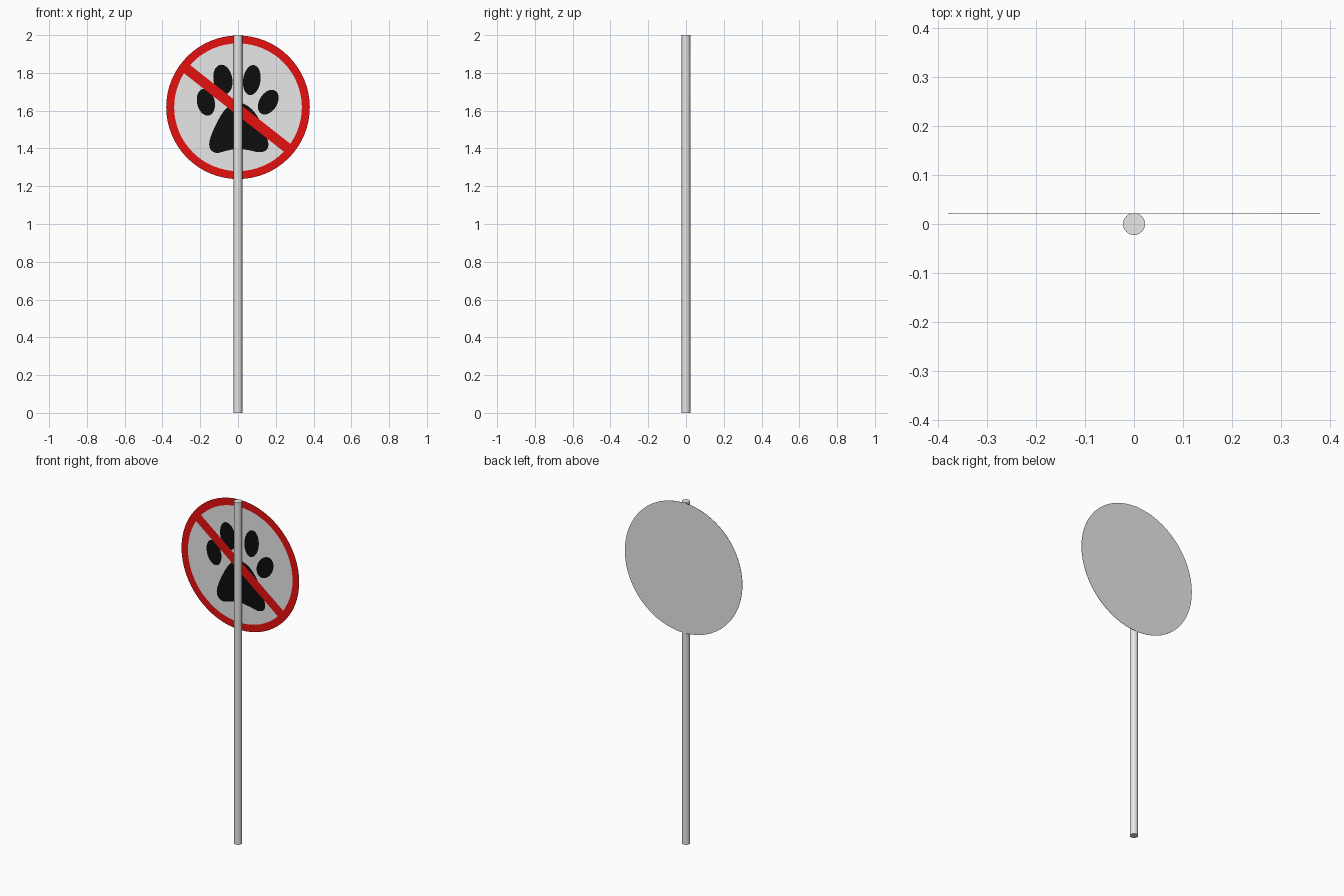
import bpy, bmesh, math
from mathutils import Vector

if "Cube" in bpy.data.objects:
    bpy.data.objects.remove(bpy.data.objects["Cube"])

CZ, R = 1.618, 0.38      # sign centre height and radius
FACE_Y = 0.0218          # front surface of the plate


def material(name, rgb):
    m = bpy.data.materials.new(name)
    m.diffuse_color = (*rgb, 1)
    m.use_nodes = True
    m.node_tree.nodes["Principled BSDF"].inputs["Base Color"].default_value = m.diffuse_color
    return m


GREY = material("light_grey", (0.8, 0.8, 0.8))
RED = material("red", (0.8, 0.005, 0.005))
BLACK = material("black", (0.004, 0.004, 0.004))


def flat(name, loops, y, mat):
    """Front-facing decal: one outline, or a ring between two equal outlines."""
    bm = bmesh.new()
    vs = [[bm.verts.new((x, y, z)) for x, z in loop] for loop in loops]
    if len(vs) == 1:
        bm.faces.new(vs[0])
    else:
        n = len(vs[0])
        for i in range(n):
            j = (i + 1) % n
            bm.faces.new((vs[0][i], vs[0][j], vs[1][j], vs[1][i]))
    bmesh.ops.triangulate(bm, faces=[f for f in bm.faces if len(f.verts) > 4])
    me = bpy.data.meshes.new(name)
    bm.to_mesh(me)
    bm.free()
    me.materials.append(mat)
    ob = bpy.data.objects.new(name, me)
    bpy.context.collection.objects.link(ob)
    return ob


def ellipse(cx, cz, a, b, tilt=0, n=64):
    c, s = math.cos(math.radians(tilt)), math.sin(math.radians(tilt))
    pts = []
    for i in range(n):
        t = 2 * math.pi * i / n
        u, v = a * math.cos(t), b * math.sin(t)
        pts.append((cx + u * c - v * s, cz + u * s + v * c))
    return pts


def smooth_loop(points, steps=6):
    """Closed Catmull-Rom curve through the points."""
    p = [Vector(q) for q in points]
    n, out = len(p), []
    for i in range(n):
        a, b, c, d = p[i - 1], p[i], p[(i + 1) % n], p[(i + 2) % n]
        for k in range(steps):
            t = k / steps
            q = 0.5 * (2 * b + (c - a) * t + (2 * a - 5 * b + 4 * c - d) * t * t
                       + (3 * b - a - 3 * c + d) * t ** 3)
            out.append((q.x, q.y))
    return out


# Pole
bpy.ops.mesh.primitive_cylinder_add(vertices=32, radius=0.0225, depth=2, location=(0, 0, 1))
pole = bpy.context.object
pole.name = "pole"
pole.data.materials.append(GREY)
bpy.ops.object.shade_smooth_by_angle(angle=math.radians(40))

# Thin round plate
bpy.ops.mesh.primitive_cylinder_add(vertices=64, radius=R, depth=0.001,
                                    location=(0, FACE_Y + 0.0005, CZ),
                                    rotation=(math.pi / 2, 0, 0))
plate = bpy.context.object
plate.name = "sign_plate"
plate.data.materials.append(GREY)

# Paw print: four toes and a pad
toes = [(-0.080, 1.765, 0.050, 0.079, 10), (0.073, 1.762, 0.046, 0.080, -8),
        (-0.170, 1.645, 0.047, 0.072, 12), (0.160, 1.645, 0.047, 0.071, -32)]
for i, toe in enumerate(toes):
    flat(f"paw_toe_{i + 1}", [ellipse(*toe, n=40)], FACE_Y - 0.0005, BLACK)
pad = [(0.0, 1.642), (-0.06, 1.615), (-0.11, 1.54), (-0.148, 1.45), (-0.148, 1.40),
       (-0.115, 1.376), (-0.06, 1.388), (0.0, 1.398), (0.06, 1.39), (0.115, 1.38),
       (0.153, 1.395), (0.158, 1.44), (0.12, 1.54), (0.065, 1.615)]
flat("paw_pad", [smooth_loop(pad)[::-1][::-1]], FACE_Y - 0.0005, BLACK)

# Red border ring and diagonal bar
flat("border_ring", [ellipse(0, CZ, R, R), ellipse(0, CZ, 0.338, 0.338)], FACE_Y - 0.001, RED)
a, b = Vector((-0.28, 1.828)), Vector((0.28, 1.388))
d = (b - a).normalized()
side = Vector((-d.y, d.x)) * 0.027
flat("diagonal_bar", [[tuple(q) for q in (a - side, b - side, b + side, a + side)]],
     FACE_Y - 0.001, RED)
